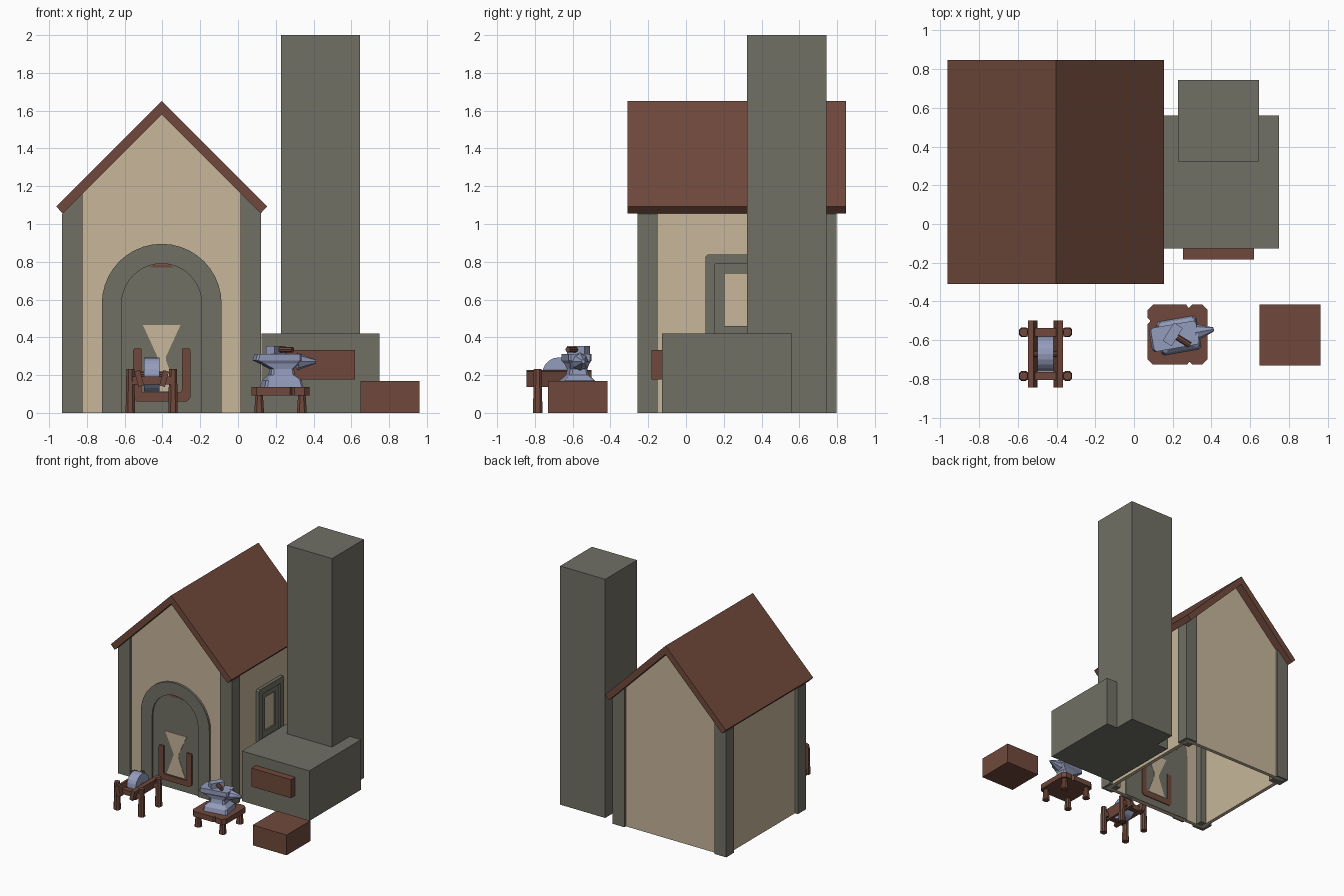
import bpy, bmesh, math
from mathutils import Matrix, Vector

if "Cube" in bpy.data.objects:
    bpy.data.objects.remove(bpy.data.objects["Cube"])


def material(name, rgb):
    m = bpy.data.materials.new(name)
    lin = [((c / 255 + 0.055) / 1.055) ** 2.4 for c in rgb]
    m.diffuse_color = (*lin, 1)
    m.use_nodes = True
    m.node_tree.nodes["Principled BSDF"].inputs["Base Color"].default_value = m.diffuse_color
    return m


STONE = material("grey stone", (113, 112, 101))
PLASTER = material("tan plaster", (199, 182, 154))
WOOD = material("brown wood", (112, 73, 60))
METAL = material("blue grey metal", (148, 156, 188))


def finish(name, bm, mat, matrix=None):
    bmesh.ops.recalc_face_normals(bm, faces=bm.faces[:])
    me = bpy.data.meshes.new(name)
    bm.to_mesh(me)
    bm.free()
    me.materials.append(mat)
    ob = bpy.data.objects.new(name, me)
    if matrix:
        ob.matrix_world = matrix
    bpy.context.collection.objects.link(ob)
    return ob


def put(axis, u, v, d):
    return {"x": (d, u, v), "y": (u, d, v), "z": (u, v, d)}[axis]


def prism(name, pts, axis, a, b, mat, matrix=None):
    """Extrude a flat outline along an axis from a to b."""
    bm = bmesh.new()
    lo, hi = [[bm.verts.new(put(axis, u, v, d)) for u, v in pts] for d in (a, b)]
    bm.faces.new(lo)
    bm.faces.new(hi)
    for i in range(len(pts)):
        j = (i + 1) % len(pts)
        bm.faces.new((lo[i], lo[j], hi[j], hi[i]))
    return finish(name, bm, mat, matrix)


def box(name, x0, x1, y0, y1, z0, z1, mat, matrix=None):
    return prism(name, [(x0, y0), (x1, y0), (x1, y1), (x0, y1)], "z", z0, z1, mat, matrix)


def ring(name, outer, inner, axis, a, b, mat):
    """Closed frame between two outlines with equal point counts."""
    bm = bmesh.new()
    loops = [[bm.verts.new(put(axis, u, v, d)) for u, v in pts]
             for pts, d in ((outer, a), (outer, b), (inner, b), (inner, a))]
    n = len(outer)
    for k in range(4):
        p, q = loops[k], loops[(k + 1) % 4]
        for i in range(n):
            j = (i + 1) % n
            bm.faces.new((p[i], p[j], q[j], q[i]))
    return finish(name, bm, mat)


def loft(name, sections, mat, matrix=None):
    """Stack of rectangles (z, x0, x1, half_y), corners clipped."""
    bm = bmesh.new()
    rows = []
    for z, x0, x1, h in sections:
        c = 0.012
        pts = [(x0 + c, -h), (x1 - c, -h), (x1, c - h), (x1, h - c),
               (x1 - c, h), (x0 + c, h), (x0, h - c), (x0, c - h)]
        rows.append([bm.verts.new((x, y, z)) for x, y in pts])
    bm.faces.new(rows[0])
    bm.faces.new(rows[-1])
    for p, q in zip(rows, rows[1:]):
        for i in range(8):
            j = (i + 1) % 8
            bm.faces.new((p[i], p[j], q[j], q[i]))
    return finish(name, bm, mat, matrix)


def cylinder(name, r1, r2, depth, sides, mat, matrix):
    bm = bmesh.new()
    bmesh.ops.create_cone(bm, cap_ends=True, segments=sides, radius1=r1, radius2=r2, depth=depth)
    return finish(name, bm, mat, matrix)


# House: gable walls, side walls, corner posts
CX, APEX = -0.404, 1.58
gable = [(CX - 0.5, 0), (CX + 0.5, 0), (CX + 0.5, APEX - 0.5), (CX, APEX), (CX - 0.5, APEX - 0.5)]
prism("front_wall", gable, "y", -0.237, -0.207, PLASTER)
prism("back_wall", gable, "y", 0.747, 0.777, PLASTER)
for s, side in ((-1, "left"), (1, "right")):
    xs = sorted((CX + s * 0.47, CX + s * 0.5))
    box(side + "_wall", xs[0], xs[1], -0.207, 0.747, 0, APEX - 0.5, PLASTER)
    post = [(CX + s * 0.527, 0), (CX + s * 0.418, 0),
            (CX + s * 0.418, APEX - 0.418), (CX + s * 0.527, APEX - 0.527)]
    for y0, end in ((-0.257, "front"), (0.692, "back")):
        prism(f"{end}_{side}_post", post, "y", y0, y0 + 0.105, STONE)

# Roof: one chevron profile
prism("roof", [(CX - 0.559, 1.093), (CX, 1.652), (CX + 0.559, 1.093), (CX + 0.524, 1.056),
               (CX, APEX), (CX - 0.524, 1.056)], "y", -0.309, 0.848, WOOD)


# Arched doorway
def arch(r, spring=0.578, n=20):
    return ([(CX - r, 0)] + [(CX - r * math.cos(math.pi * i / n), spring + r * math.sin(math.pi * i / n))
                             for i in range(n + 1)] + [(CX + r, 0)])


prism("door_surround", arch(0.317) + arch(0.212)[::-1], "y", -0.256, -0.200, STONE)
prism("door", arch(0.213), "y", -0.243, -0.203, STONE)
half = [(0.1, 0.466), (0.024, 0.3), (0.024, 0.275), (0.085, 0.115)]
prism("door_inlay", [(CX + x, z) for x, z in half] + [(CX - x, z) for x, z in half[::-1]],
      "y", -0.246, -0.200, PLASTER)
u_out = [(0.108, 0.34), (0.146, 0.34), (0.152, 0.33), (0.152, 0.08), (0.132, 0.06)]
u_in = [(0.108, 0.12), (0.1, 0.108)]
prism("door_handle", [(CX + x, z) for x, z in u_out] + [(CX - x, z) for x, z in u_out[::-1]]
      + [(CX - x, z) for x, z in u_in] + [(CX + x, z) for x, z in u_in[::-1]],
      "y", -0.256, -0.196, WOOD)
prism("door_top_trim", [(CX - 0.065, 0.77), (CX + 0.065, 0.77), (CX + 0.04, 0.786), (CX - 0.04, 0.786)],
      "y", -0.247, -0.200, WOOD)


# Side window: two nested frames
def window_outline(i, c=0.012):
    y0, y1, z0, z1 = 0.103 + i, 0.437 - i, 0.36 + i, 0.838 - i
    return [(y0, z0), (y1, z0), (y1, z1 - c), (y1 - c, z1), (y0 + c, z1), (y0, z1 - c)]


ring("window_outer_frame", window_outline(0), window_outline(0.05, 0.001), "x", 0.09, 0.122, STONE)
ring("window_inner_frame", window_outline(0.05, 0.001), window_outline(0.1, 0.001), "x", 0.09, 0.108, STONE)

# Forge and chimney
box("forge", 0.124, 0.749, -0.126, 0.56, 0, 0.42, STONE)
box("chimney", 0.228, 0.646, 0.323, 0.744, 0, 2.0, STONE)
box("forge_hatch", 0.254, 0.619, -0.183, -0.12, 0.178, 0.333, WOOD)

# Crate
box("crate", 0.648, 0.962, -0.73, -0.416, 0, 0.17, WOOD)

# Grindstone on its stand
GX, GY, GZ = -0.457, -0.672, 0.204
for s in (-1, 1):
    for t in (-1, 1):
        x, y = GX + s * 0.113, GY + t * 0.113
        leg = Matrix.Translation((x, y, 0))
        loft("grinder_leg", [(0, -0.025, 0.025, 0.025), (0.232, -0.021, 0.021, 0.021)], WOOD, leg)
    tilt = Matrix.Translation((GX + s * 0.066, GY, 0.182)) @ Matrix.Rotation(s * math.radians(15), 4, "Y")
    box("grinder_rail", -0.015, 0.015, -0.173, 0.173, -0.042, 0.042, WOOD, tilt)
    box("grinder_crossbar", GX - 0.115, GX + 0.115, GY + s * 0.113 - 0.021, GY + s * 0.113 + 0.021,
        0.15, 0.192, WOOD)
across = Matrix.Translation((GX, GY, GZ)) @ Matrix.Rotation(math.pi / 2, 4, "Y")
cylinder("grindstone", 0.09, 0.09, 0.082, 20, METAL, across)
cylinder("grindstone_axle", 0.015, 0.015, 0.14, 8, WOOD, across)

# Anvil table with chipped edges
TX, TY = 0.225, -0.571
h, c = 0.154, 0.026
top = [(-h + c, -h), (0.05, -h), (0.062, -h + 0.014), (0.074, -h), (h - c, -h), (h, -h + c), (h, h - c),
       (h - c, h), (0.074, h), (0.058, h - 0.018), (0.045, h), (-h + c, h), (-h, h - c),
       (-h, 0.085), (-h + 0.014, 0.07), (-h, 0.055), (-h, -h + c)]
prism("table_top", [(TX + x, TY + y) for x, y in top], "z", 0.092, 0.136, WOOD)
for s in (-1, 1):
    for t in (-1, 1):
        loft("table_leg", [(0, -0.026, 0.026, 0.026), (0.095, -0.02, 0.02, 0.02)], WOOD,
             Matrix.Translation((TX + s * 0.113, TY + t * 0.113, 0)))

# Anvil: lofted body and faceted horn
place = Matrix.Translation((0.235, -0.575, 0)) @ Matrix.Rotation(math.radians(10), 4, "Z")
loft("anvil_body", [(0.135, -0.108, 0.1, 0.088), (0.172, -0.1, 0.092, 0.08), (0.2, -0.068, 0.06, 0.052),
                    (0.232, -0.064, 0.056, 0.046), (0.262, -0.12, 0.085, 0.052), (0.278, -0.152, 0.095, 0.062),
                    (0.312, -0.142, 0.095, 0.062)], METAL, place)
cylinder("anvil_horn", 0.047, 0.01, 0.1, 8, METAL,
         place @ Matrix.Translation((0.13, 0, 0.272)) @ Matrix.Rotation(math.pi / 2, 4, "Y"))

# Hammer lying on the anvil
lie = Matrix.Translation((0.2, -0.57, 0.332)) @ Matrix.Rotation(math.radians(-32), 4, "Z")
box("hammer_head", -0.027, 0.027, -0.055, 0.055, -0.022, 0.022, METAL, lie)
cylinder("hammer_handle", 0.015, 0.015, 0.12, 8, WOOD,
         lie @ Matrix.Translation((0.045, 0, 0.003)) @ Matrix.Rotation(math.pi / 2, 4, "Y"))
